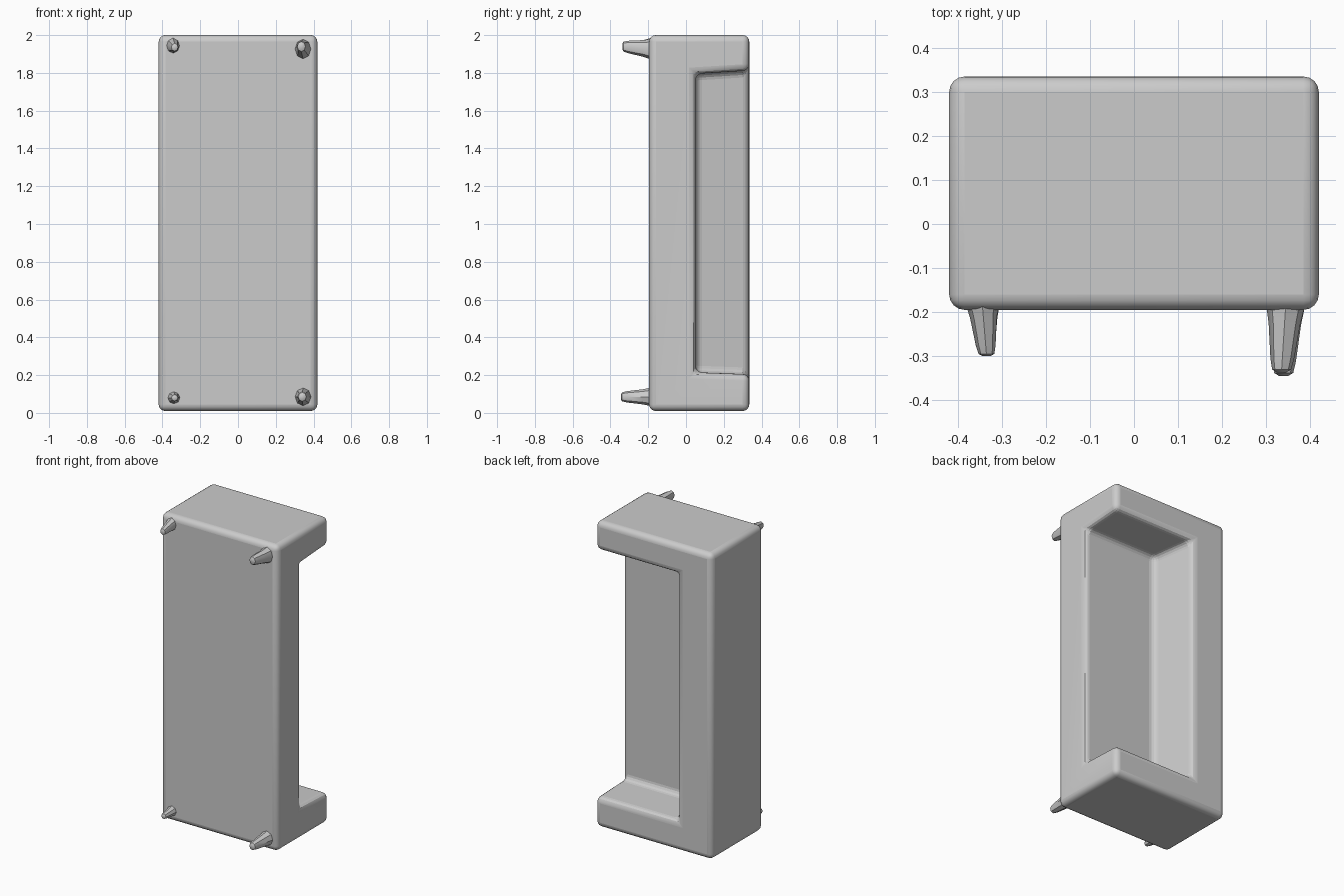
import bpy, bmesh, math
from mathutils import Matrix, Vector

if "Cube" in bpy.data.objects:
    bpy.data.objects.remove(bpy.data.objects["Cube"])

grey = bpy.data.materials.new("plain grey")
grey.diffuse_color = (0.6, 0.6, 0.6, 1)
grey.use_nodes = True
grey.node_tree.nodes["Principled BSDF"].inputs["Base Color"].default_value = grey.diffuse_color


def make_object(name, bm):
    bmesh.ops.recalc_face_normals(bm, faces=bm.faces)
    mesh = bpy.data.meshes.new(name)
    bm.to_mesh(mesh)
    bm.free()
    mesh.materials.append(grey)
    obj = bpy.data.objects.new(name, mesh)
    bpy.context.collection.objects.link(obj)
    return obj


def make_box(name, lo, hi):
    bm = bmesh.new()
    lo, hi = Vector(lo), Vector(hi)
    bmesh.ops.create_cube(bm, size=1)
    for v in bm.verts:
        v.co = (lo + hi) / 2 + v.co * (hi - lo)
    return make_object(name, bm)


def smooth(obj, angle):
    bpy.ops.object.select_all(action='DESELECT')
    obj.select_set(True)
    bpy.context.view_layer.objects.active = obj
    bpy.ops.object.shade_smooth_by_angle(angle=math.radians(angle))


# Upholstered frame: base, backrest and two arms, tipped on its end
frame = make_box("sofa_frame", (-0.42, -0.195, 0.01), (0.42, 0.335, 2.0))

# Seat recess, flaring towards its opening
cutter = make_box("seat_recess_cutter", (-0.11, 0.05, 0.215), (0.7, 0.45, 1.795))
for v in cutter.data.vertices:
    if v.co.y > 0.2:
        if v.co.x < 0:
            v.co.x = -0.20
        v.co.z += 0.025 if v.co.z > 1 else -0.015
cutter.hide_render = True
cutter.hide_viewport = True

cut = frame.modifiers.new("seat_recess", 'BOOLEAN')
cut.object = cutter
cut.operation = 'DIFFERENCE'
cut.solver = 'EXACT'
soft = frame.modifiers.new("soft_edges", 'BEVEL')
soft.width = 0.035
soft.segments = 4
soft.limit_method = 'ANGLE'
soft.angle_limit = math.radians(30)
smooth(frame, 50)


# Feet: stubby tapered pegs pointing forwards from the underside
def make_foot(name, x, z, rx, rz, tip_y, tip_x, tip_z):
    bm = bmesh.new()
    rings = []
    # (fraction along the foot, width)
    for t, w in ((0, 1.25), (0.3, 1.0), (0.8, 0.75), (0.96, 0.6), (1, 0.3)):
        y = -0.18 + t * (tip_y + 0.18)
        cx, cz = x + t * (tip_x - x), z + t * (tip_z - z)
        rings.append([bm.verts.new((cx + rx * w * math.cos(a), y, cz + rz * w * math.sin(a)))
                      for a in (i * math.tau / 8 for i in range(8))])
    for a, b in zip(rings, rings[1:]):
        for i in range(8):
            j = (i + 1) % 8
            bm.faces.new((a[i], a[j], b[j], b[i]))
    bm.faces.new(rings[0])
    bm.faces.new(rings[-1])
    smooth(make_object(name, bm), 40)


make_foot("front_foot_lower", 0.345, 0.085, 0.036, 0.04, -0.345, 0.34, 0.085)
make_foot("front_foot_upper", 0.345, 1.925, 0.036, 0.044, -0.337, 0.335, 1.94)
make_foot("rear_foot_lower", -0.34, 0.08, 0.028, 0.028, -0.29, -0.335, 0.08)
make_foot("rear_foot_upper", -0.345, 1.945, 0.03, 0.034, -0.30, -0.335, 1.935)
